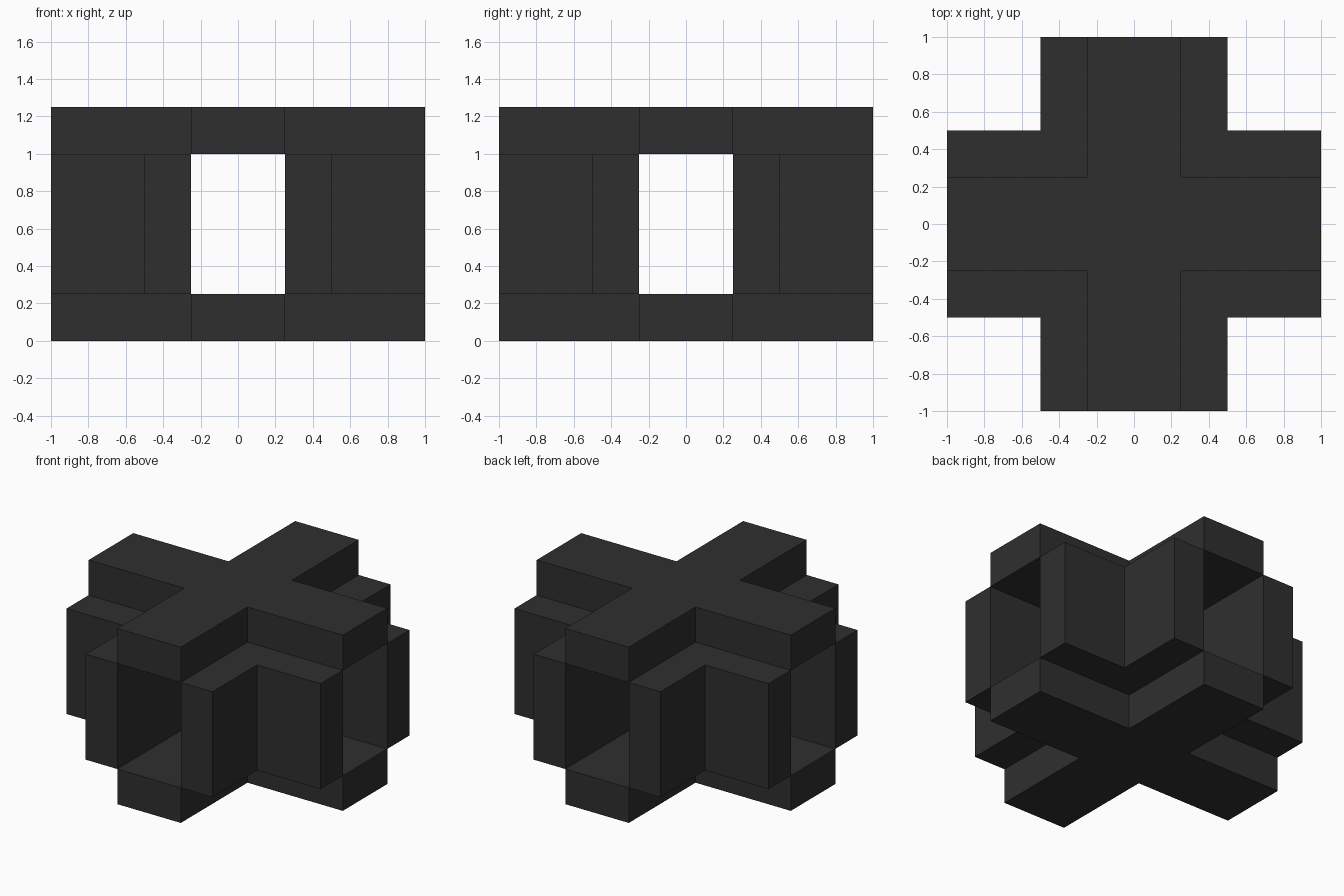
import bpy
import bmesh
from mathutils import Matrix, Vector

default = bpy.data.objects.get("Cube")
if default:
    bpy.data.objects.remove(default, do_unlink=True)

REACH = 1.0      # arm length from the centre
INNER = 0.25     # half width of the plate arms and of the tunnels
OUTER = 0.5      # half width across the corner walls
PLATE = 0.25     # plate thickness
HEIGHT = 1.25

charcoal = bpy.data.materials.new("charcoal")
charcoal.use_nodes = True
colour = (0.028, 0.028, 0.028, 1)
charcoal.diffuse_color = colour
charcoal.node_tree.nodes["Principled BSDF"].inputs["Base Color"].default_value = colour


def turned(points, quarter):
    """Rotate a flat outline by quarter turns about the centre."""
    spin = Matrix.Rotation(quarter * 1.5707963, 2)
    return [spin @ Vector(p) for p in points]


def prism(name, outline, bottom, top):
    """Extrude a flat outline between two heights."""
    bm = bmesh.new()
    face = bm.faces.new([bm.verts.new((p[0], p[1], bottom)) for p in outline])
    grown = bmesh.ops.extrude_face_region(bm, geom=[face], use_keep_orig=True)
    raised = [g for g in grown["geom"] if isinstance(g, bmesh.types.BMVert)]
    bmesh.ops.translate(bm, verts=raised, vec=(0, 0, top - bottom))
    bmesh.ops.recalc_face_normals(bm, faces=bm.faces)
    mesh = bpy.data.meshes.new(name)
    bm.to_mesh(mesh)
    bm.free()
    mesh.materials.append(charcoal)
    obj = bpy.data.objects.new(name, mesh)
    bpy.context.collection.objects.link(obj)
    return obj


# Cross-shaped plates at the bottom and top
arm = [(REACH, -INNER), (REACH, INNER), (INNER, INNER)]
cross = [p for quarter in range(4) for p in turned(arm, quarter)]
prism("bottom_cross_plate", cross, 0, PLATE)
prism("top_cross_plate", cross, HEIGHT - PLATE, HEIGHT)

# L-shaped corner walls, leaving the two tunnels open between them
corner = [(INNER, INNER), (REACH, INNER), (REACH, OUTER),
          (OUTER, OUTER), (OUTER, REACH), (INNER, REACH)]
names = ["back_left", "back_right", "front_right", "front_left"]
for quarter, place in enumerate(names):
    prism(place + "_corner_wall", turned(corner, quarter), PLATE, HEIGHT - PLATE)
